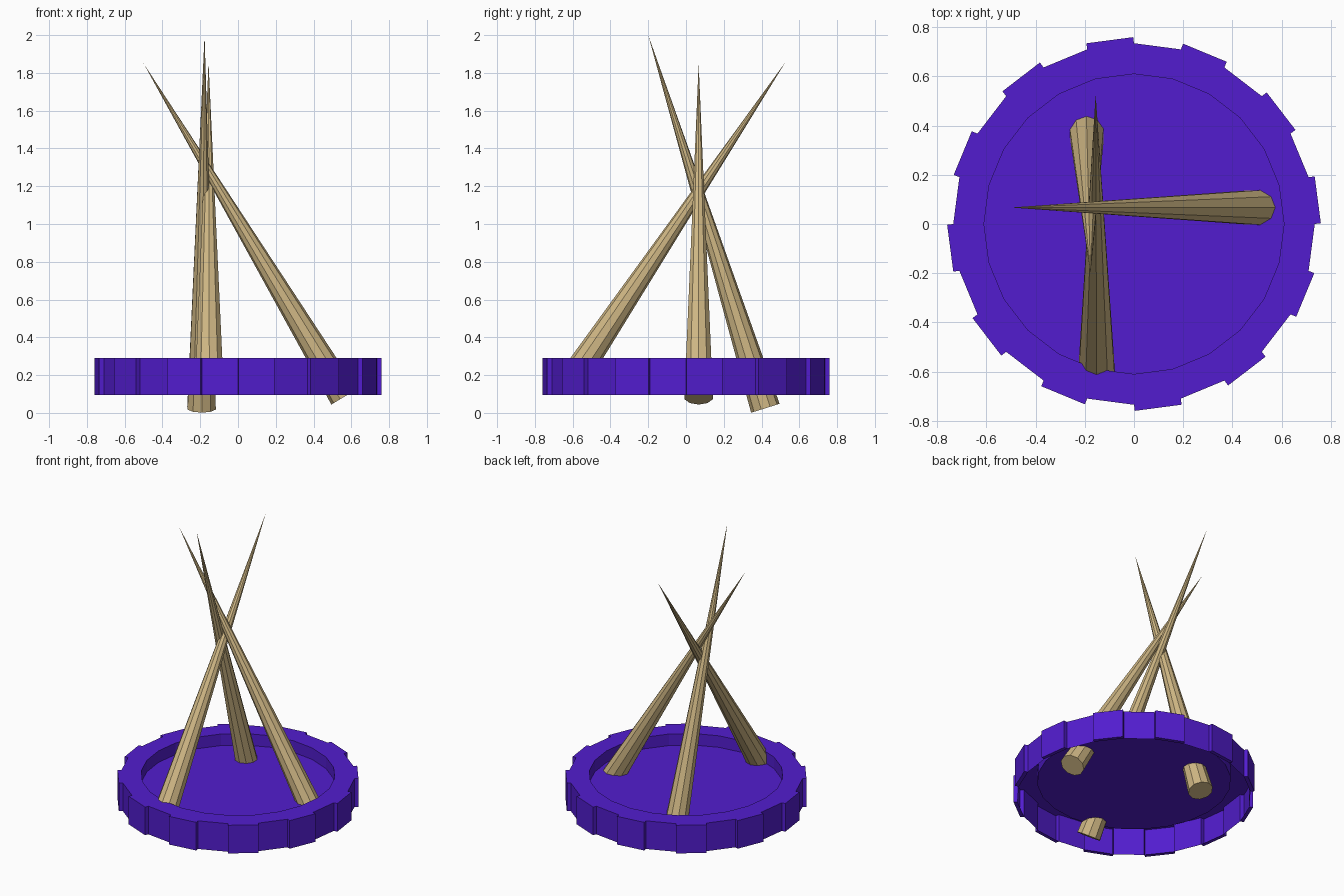
import bpy, bmesh, math
from mathutils import Vector

if "Cube" in bpy.data.objects:
    bpy.data.objects.remove(bpy.data.objects["Cube"])


def material(name, rgb):
    m = bpy.data.materials.new(name)
    m.diffuse_color = (*rgb, 1)
    m.use_nodes = True
    m.node_tree.nodes["Principled BSDF"].inputs["Base Color"].default_value = m.diffuse_color
    return m


def add_object(name, bm, mat):
    mesh = bpy.data.meshes.new(name)
    bm.to_mesh(mesh)
    bm.free()
    mesh.materials.append(mat)
    ob = bpy.data.objects.new(name, mesh)
    bpy.context.collection.objects.link(ob)
    return ob


purple = material("purple", (0.085, 0.012, 0.62))
wood = material("wood", (0.62, 0.47, 0.23))

# Base tray: open-bottomed shell with recessed floor and toothed rim
SIDES, R_WALL, R_FLOOR = 24, 0.735, 0.61
Z_BOTTOM, Z_TOP, Z_FLOOR, TOOTH = 0.095, 0.29, 0.21, 0.025
bm = bmesh.new()
rings = []
for r, z in [(R_WALL, Z_BOTTOM), (R_WALL, Z_TOP), (R_FLOOR, Z_TOP), (R_FLOOR, Z_FLOOR)]:
    rings.append([bm.verts.new((r * math.cos(math.tau * i / SIDES),
                                r * math.sin(math.tau * i / SIDES), z))
                  for i in range(SIDES)])
wall = []
for k, (a, b) in enumerate(zip(rings, rings[1:])):
    for i in range(SIDES):
        j = (i + 1) % SIDES
        f = bm.faces.new((a[i], a[j], b[j], b[i]))
        if k == 0:
            wall.append(f)
bm.faces.new(rings[-1])
bm.normal_update()

# Every second wall panel is pushed outwards
for f in wall[::2]:
    n = f.normal.copy()
    new = bmesh.ops.extrude_face_region(bm, geom=[f])["geom"]
    bmesh.ops.translate(bm, vec=n * TOOTH,
                        verts=[g for g in new if isinstance(g, bmesh.types.BMVert)])
    if f.is_valid:
        bmesh.ops.delete(bm, geom=[f], context='FACES_ONLY')
add_object("base_tray", bm, purple)


# Poles: long cones leaning through each other
def pole(name, base, tip, radius=0.079, sides=10):
    base, tip = Vector(base), Vector(tip)
    axis = tip - base
    bm = bmesh.new()
    bmesh.ops.create_cone(bm, cap_ends=True, segments=sides, radius1=radius,
                          radius2=0, depth=axis.length)
    bmesh.ops.remove_doubles(bm, verts=bm.verts, dist=1e-5)
    ob = add_object(name, bm, wood)
    ob.location = (base + tip) / 2
    ob.rotation_euler = axis.to_track_quat('Z', 'Y').to_euler()


pole("right_pole", (0.562, 0.067, 0.085), (-0.50, 0.067, 1.85))
pole("back_pole", (-0.193, 0.42, 0.025), (-0.177, -0.20, 2.0))
pole("front_pole", (-0.152, -0.624, 0.14), (-0.156, 0.527, 1.858))
